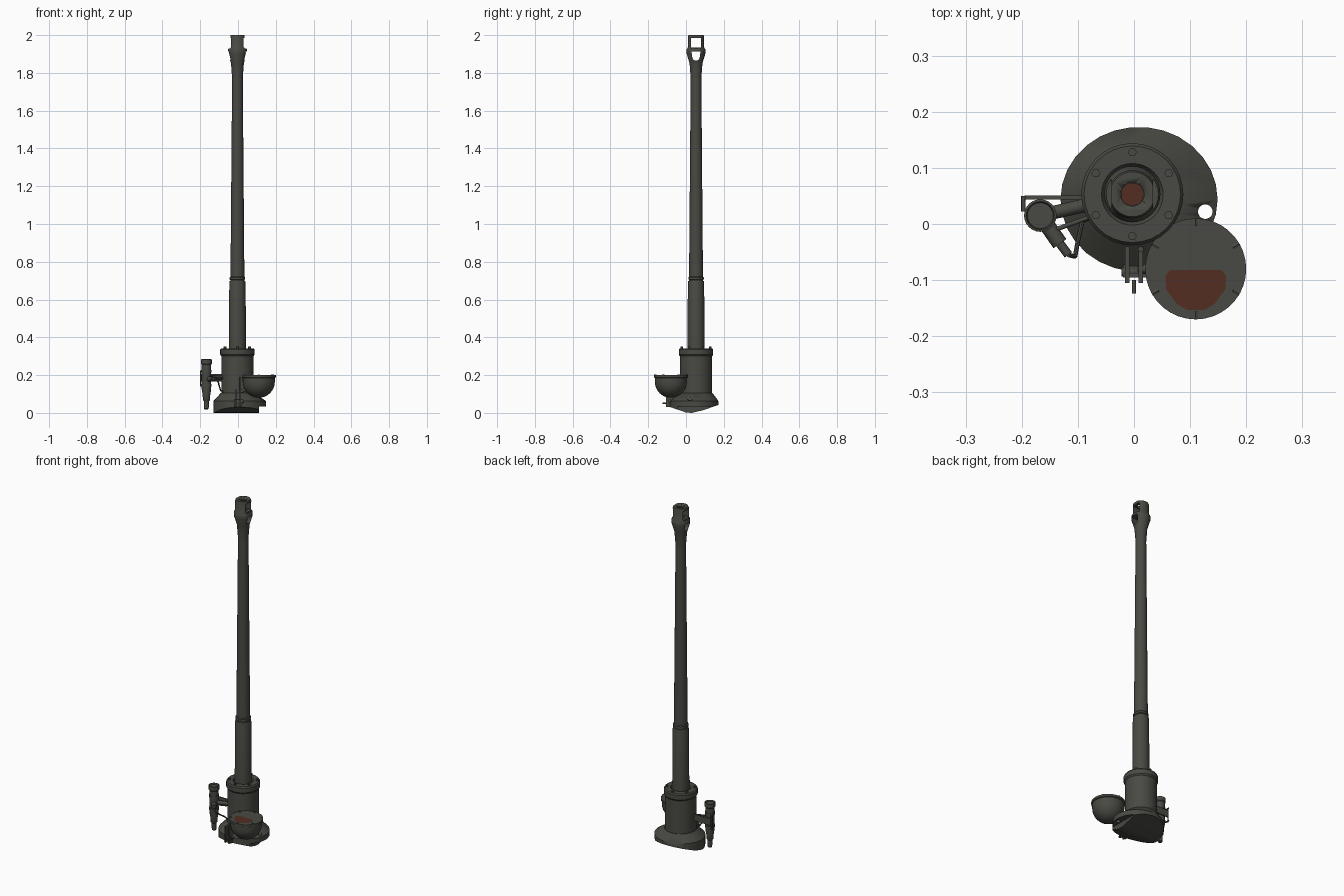
import bpy, bmesh, math
from mathutils import Vector, Matrix

if "Cube" in bpy.data.objects:
    bpy.data.objects.remove(bpy.data.objects["Cube"], do_unlink=True)


def material(name, rgb):
    m = bpy.data.materials.new(name)
    m.use_nodes = True
    m.diffuse_color = (*rgb, 1)
    m.node_tree.nodes["Principled BSDF"].inputs["Base Color"].default_value = (*rgb, 1)
    return m


OLIVE = material("dark olive steel", (0.066, 0.068, 0.056))
RUST = material("rust red", (0.085, 0.027, 0.016))
AX, AY = -0.003, 0.053          # barrel axis


def finish(name, bm, mat=OLIVE, smooth=True):
    bmesh.ops.recalc_face_normals(bm, faces=bm.faces)
    me = bpy.data.meshes.new(name)
    bm.to_mesh(me)
    bm.free()
    ob = bpy.data.objects.new(name, me)
    bpy.context.collection.objects.link(ob)
    me.materials.append(mat)
    if smooth:
        bpy.ops.object.select_all(action="DESELECT")
        ob.select_set(True)
        bpy.context.view_layer.objects.active = ob
        bpy.ops.object.shade_smooth_by_angle(angle=math.radians(35))
    return ob


def stack(name, rings, n=32, mat=OLIVE):
    """Skin a pile of ellipses given as (cx, cy, rx, ry, z)."""
    bm = bmesh.new()
    loops = [[bm.verts.new((cx + rx * math.cos(math.tau * i / n),
                            cy + ry * math.sin(math.tau * i / n), z)) for i in range(n)]
             for cx, cy, rx, ry, z in rings]
    for a, b in zip(loops, loops[1:]):
        for i in range(n):
            bm.faces.new((a[i], a[(i + 1) % n], b[(i + 1) % n], b[i]))
    bm.faces.new(loops[0])
    bm.faces.new(loops[-1])
    return finish(name, bm, mat)


def lathe(name, cx, cy, profile, n=32, mat=OLIVE):
    return stack(name, [(cx, cy, r, r, z) for r, z in profile], n, mat)


def box(name, lo, hi):
    bm = bmesh.new()
    lo, hi = Vector(lo), Vector(hi)
    bmesh.ops.create_cube(bm, size=1, matrix=Matrix.Translation((lo + hi) / 2)
                          @ Matrix.Diagonal((*(hi - lo), 1)))
    return finish(name, bm, smooth=False)


def rod(name, p, q, r, n=12):
    bm = bmesh.new()
    p, q = Vector(p), Vector(q)
    turn = (q - p).to_track_quat("Z", "Y").to_matrix().to_4x4()
    bmesh.ops.create_cone(bm, cap_ends=True, segments=n, radius1=r, radius2=r,
                          depth=(q - p).length, matrix=Matrix.Translation((p + q) / 2) @ turn)
    return finish(name, bm)


def prism(name, points, x0, x1):
    """Extrude a (y, z) outline along x."""
    bm = bmesh.new()
    face = bm.faces.new([bm.verts.new((x0, y, z)) for y, z in points])
    new = bmesh.ops.extrude_face_region(bm, geom=[face])["geom"]
    bmesh.ops.translate(bm, vec=(x1 - x0, 0, 0),
                        verts=[v for v in new if isinstance(v, bmesh.types.BMVert)])
    return finish(name, bm, smooth=False)


def boolean(ob, cutter, op="DIFFERENCE"):
    mod = ob.modifiers.new("cut", "BOOLEAN")
    mod.operation, mod.object, mod.solver = op, cutter, "EXACT"
    bpy.ops.object.select_all(action="DESELECT")
    ob.select_set(True)
    bpy.context.view_layer.objects.active = ob
    bpy.ops.object.modifier_apply(modifier=mod.name)
    bpy.data.objects.remove(cutter, do_unlink=True)


# Mantlet foot: leaning skirt with a ridged underside and a sight hole
foot = stack("mantlet_foot", [(0.009, 0.044, 0.14, 0.129, -0.03),
                              (0.009, 0.044, 0.14, 0.129, 0.062),
                              (AX, AY, 0.088, 0.088, 0.105)], 30)
boolean(foot, prism("ridge_cutter", [(-0.15, 0.045), (-0.075, 0.028), (0.0, 0.002), (0.03, 0),
                                     (0.09, 0.014), (0.2, 0.052), (0.2, 0.2), (-0.15, 0.2)],
                    -0.2, 0.2), "INTERSECT")
boolean(foot, box("step_cutter", (0.11, -0.2, -0.1), (0.2, 0.3, 0.033)))
boolean(foot, lathe("hole_cutter", 0.127, 0.022, [(0.013, -0.1), (0.013, 0.2)], 20))

# Breech housing and bolted flange
lathe("breech_housing", AX, AY, [(0.085, 0.07), (0.085, 0.3), (0.091, 0.308), (0.091, 0.335),
                                 (0.086, 0.342), (0.055, 0.342), (0.05, 0.333)])
for k in range(6):
    a = math.radians(90 + 60 * k)
    lathe(f"flange_bolt_{k + 1}", AX + 0.075 * math.cos(a), AY + 0.075 * math.sin(a),
          [(0.008, 0.34), (0.008, 0.352)], 6)

# Barrel: sleeve, collars and tapered tube
lathe("barrel_sleeve", AX, AY, [(0.046, 0.33), (0.043, 0.69), (0.041, 0.698)])
lathe("barrel_collar", AX, AY, [(0.037, 0.69), (0.037, 0.704), (0.041, 0.707), (0.041, 0.717),
                                (0.037, 0.722)])
lathe("barrel_tube", AX, AY, [(0.037, 0.70), (0.028, 1.80)])

# Muzzle brake: flared, bored, and vented through both sides
brake = lathe("muzzle_brake", AX, AY, [(0.028, 1.77), (0.031, 1.81), (0.034, 1.85), (0.05, 1.903),
                                       (0.05, 1.925), (0.043, 1.935), (0.043, 1.992),
                                       (0.04, 2.0)])
for s in (-1, 1):
    x0, x1 = sorted((AX + s * 0.037, AX + s * 0.1))
    boolean(brake, box("flat_cutter", (x0, 0, 1.93), (x1, 0.1, 2.1)))
boolean(brake, box("vent_cutter", (-0.1, AY - 0.027, 1.935), (0.1, AY + 0.027, 1.985)))
arch = [(AY + 0.02 * math.cos(a), 1.885 - 0.02 * math.sin(a))
        for a in [math.pi * i / 8 for i in range(9)]]
boolean(brake, prism("arch_cutter", arch + [(AY - 0.024, 1.913), (AY + 0.024, 1.913)], -0.1, 0.1))
boolean(brake, lathe("bore_cutter", AX, AY, [(0.021, 1.84), (0.021, 2.1)]))
lathe("bore_floor", AX, AY, [(0.0205, 1.838), (0.0205, 1.844)], mat=RUST)

# Searchlight: round bowl, flat lens, clips and a painted patch
LX, LY = 0.11, -0.08
bowl = [(0.085 * math.sin(a), 0.165 - 0.085 * math.cos(a))
        for a in [math.pi / 2 * i / 8 for i in range(1, 9)]]
lathe("searchlight_bowl", LX, LY, bowl + [(0.085, 0.185), (0.09, 0.188), (0.09, 0.2)], 36)
for k in range(6):
    a = math.radians(90 + 60 * k)
    c, s = math.cos(a), math.sin(a)
    rod(f"searchlight_clip_{k + 1}", (LX + 0.076 * c, LY + 0.076 * s, 0.2),
        (LX + 0.09 * c, LY + 0.09 * s, 0.2), 0.004, 6)
bm = bmesh.new()
half = [(0.0, -0.002), (0.046, -0.002), (0.054, -0.012), (0.053, -0.036), (0.034, -0.062),
        (0.016, -0.073)]
outline = half[1:] + [(-x, y) for x, y in reversed(half[1:])]
patch = bm.faces.new([bm.verts.new((LX + x, LY + y, 0.201)) for x, y in outline])
finish("lens_patch", bm, RUST, False)

# Searchlight mount at the front of the foot
box("mount_block", (-0.02, -0.095, 0.03), (0.022, -0.06, 0.07))
for x in (-0.012, 0.012):
    box("mount_cheek", (x - 0.004, -0.105, 0.03), (x + 0.004, -0.04, 0.125))
rod("mount_pin", (-0.022, -0.085, 0.062), (0.03, -0.085, 0.062), 0.009)
rod("mount_spike", (0.0, -0.1, 0.05), (0.0, -0.124, 0.05), 0.004)
rod("mount_arm", (0.01, -0.08, 0.11), (0.07, -0.08, 0.14), 0.009)
rod("mount_post", (0.012, -0.045, 0.08), (0.012, -0.045, 0.19), 0.005)

# Side launcher: stepped upright canister
GX, GY = -0.167, 0.015
lathe("launcher_canister", GX, GY, [(0.008, 0.018), (0.012, 0.022), (0.013, 0.06), (0.019, 0.068),
                                    (0.02, 0.095), (0.025, 0.125), (0.025, 0.255),
                                    (0.029, 0.26), (0.029, 0.283), (0.025, 0.284),
                                    (0.023, 0.276)], 24)
for z in (0.14, 0.215):
    lathe("launcher_band", GX, GY, [(0.028, z), (0.028, z + 0.012)], 24)
    rod("launcher_latch", (-0.197, 0.022, z + 0.006), (-0.197, 0.05, z + 0.006), 0.004)
rod("launcher_handle", (-0.198, 0.043, 0.14), (-0.198, 0.043, 0.225), 0.003)
rod("launcher_motor", (GX, GY, 0.18), (-0.132, -0.035, 0.18), 0.014)
rod("launcher_motor_tip", (-0.132, -0.035, 0.18), (-0.117, -0.055, 0.18), 0.008)

# Launcher bracket and cable
box("bracket_arm", (-0.195, 0.044, 0.165), (-0.085, 0.051, 0.205))
rod("bracket_tube", (GX, GY, 0.185), (-0.08, 0.035, 0.185), 0.012)
rod("bracket_strut", (-0.14, -0.01, 0.185), (-0.08, 0.012, 0.185), 0.004)
cable = [(-0.117, -0.055, 0.18), (-0.105, -0.058, 0.165), (-0.1, -0.03, 0.145),
         (-0.092, 0.006, 0.12), (-0.08, 0.01, 0.11)]
for p, q in zip(cable, cable[1:]):
    rod("launcher_cable", p, q, 0.004, 8)
